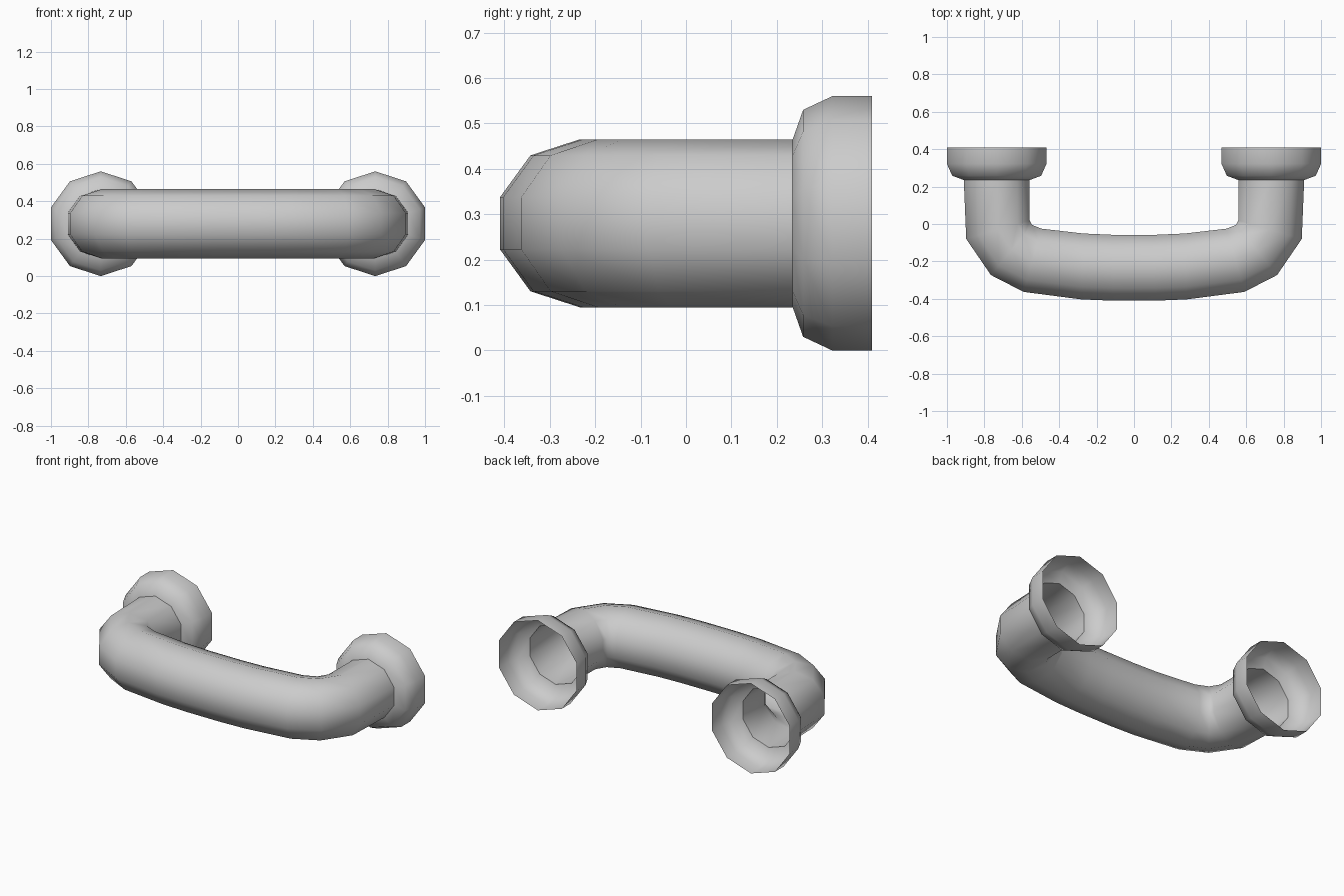
import bpy, bmesh, math
from mathutils import Vector

cube = bpy.data.objects.get("Cube")
if cube:
    bpy.data.objects.remove(cube, do_unlink=True)

SIDES = 10
MID_Z = 0.28
FOOT_X = 0.734
FLAT = math.cos(math.pi / SIDES)

grey = bpy.data.materials.new("light grey metal")
grey.use_nodes = True
colour = (0.6, 0.6, 0.6, 1)
grey.diffuse_color = colour
grey.node_tree.nodes["Principled BSDF"].inputs["Base Color"].default_value = colour


def ring(inner, outer, height):
    """Ten-sided section spanning two plan points, with a corner on top."""
    inner, outer = Vector((*inner, MID_Z)), Vector((*outer, MID_Z))
    centre, half = (inner + outer) / 2, (outer - inner) / (2 * FLAT)
    angles = [math.pi / 2 + math.tau * k / SIDES for k in range(SIDES)]
    return [centre + half * math.cos(a) + Vector((0, 0, height * math.sin(a)))
            for a in angles]


def loft(name, rings):
    """Open-ended smooth skin through a list of rings."""
    bm = bmesh.new()
    loops = [[bm.verts.new(p) for p in r] for r in rings]
    for a, b in zip(loops, loops[1:]):
        for k in range(SIDES):
            n = (k + 1) % SIDES
            bm.faces.new((a[k], a[n], b[n], b[k]))
    mesh = bpy.data.meshes.new(name)
    bm.to_mesh(mesh)
    bm.free()
    mesh.materials.append(grey)
    obj = bpy.data.objects.new(name, mesh)
    bpy.context.collection.objects.link(obj)
    bpy.ops.object.select_all(action='DESELECT')
    obj.select_set(True)
    bpy.context.view_layer.objects.active = obj
    bpy.ops.object.shade_smooth_by_angle(angle=math.radians(60))
    return obj


# Bent grip tube: inner and outer plan points from the left foot to the middle
half_path = [
    ((0.558, 0.235), (0.91, 0.235)),
    ((0.558, 0.02), (0.897, -0.08)),
    ((0.545, -0.005), (0.765, -0.273)),
    ((0.495, -0.025), (0.59, -0.363)),
    ((0.27, -0.051), (0.282, -0.403)),
    ((0.11, -0.058), (0.112, -0.41)),
]
mirrored = [((-i[0], i[1]), (-o[0], o[1])) for i, o in reversed(half_path)]
loft("grip_tube", [ring(i, o, 0.185) for i, o in half_path + mirrored])

# Hollow flared mounting cups, open at the back: depth and radius
cup_profile = [(0.41, 0.28), (0.322, 0.28), (0.258, 0.25), (0.235, 0.185)]
for side, x in (("left", FOOT_X), ("right", -FOOT_X)):
    loft(side + "_mounting_cup",
         [ring((x - r * FLAT, y), (x + r * FLAT, y), r) for y, r in cup_profile])
